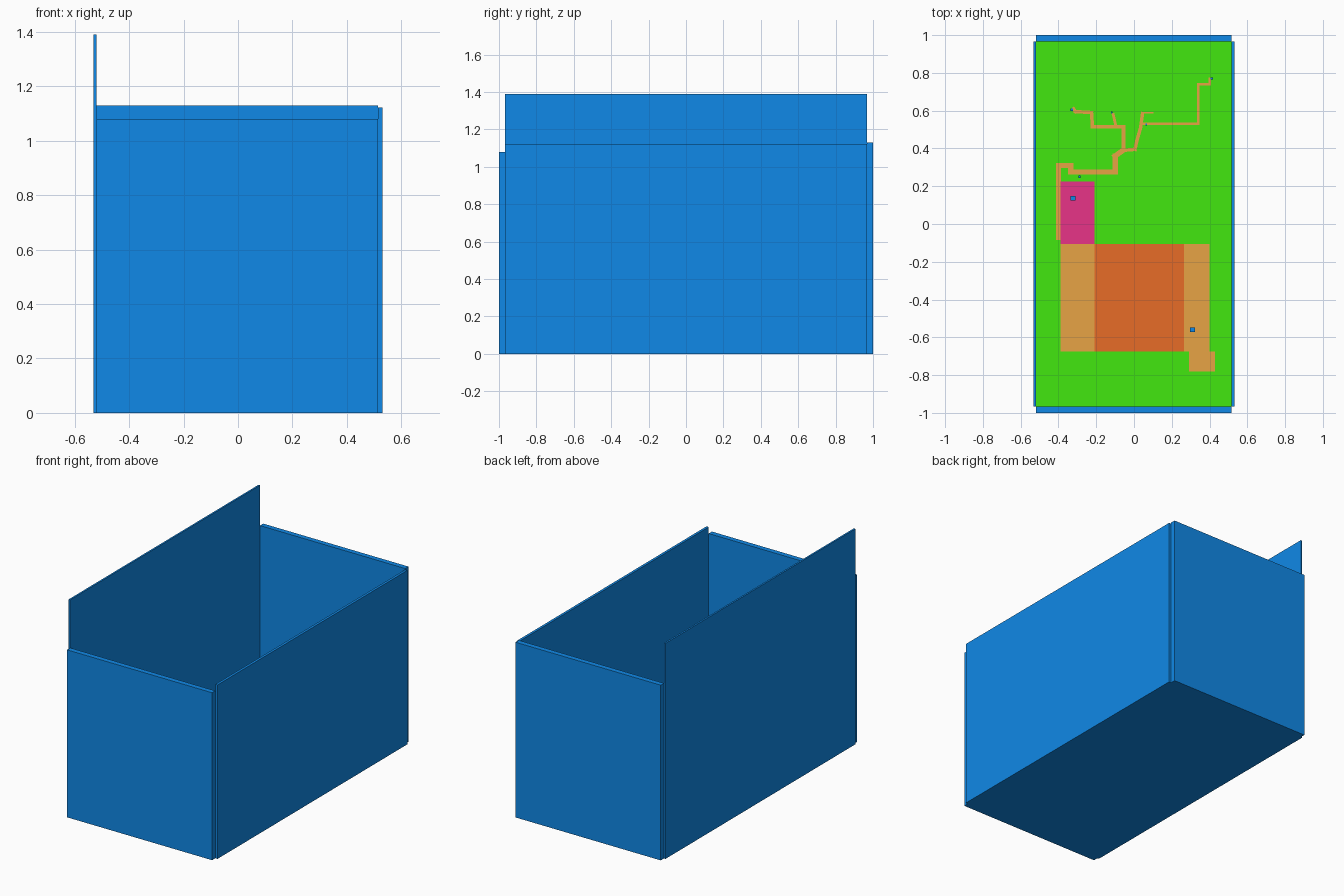
import bpy
import bmesh
from mathutils import Vector, Matrix

old = bpy.data.objects.get("Cube")
if old:
    bpy.data.objects.remove(old, do_unlink=True)


def material(name, r, g, b):
    m = bpy.data.materials.new(name)
    m.use_nodes = True
    m.diffuse_color = (r, g, b, 1)
    node = next(n for n in m.node_tree.nodes if n.type == "BSDF_PRINCIPLED")
    node.inputs["Base Color"].default_value = (r, g, b, 1)
    return m


blue = material("wall blue", 0.005, 0.25, 0.8)
green = material("grass green", 0.055, 0.8, 0.005)
tan = material("path tan", 0.8, 0.37, 0.06)
orange = material("floor orange", 0.8, 0.15, 0.02)
pink = material("floor pink", 0.8, 0.033, 0.245)


def add_box(bm, lo, hi):
    lo, hi = Vector(lo), Vector(hi)
    mat = Matrix.Translation((lo + hi) / 2) @ Matrix.Diagonal((*(hi - lo), 1))
    bmesh.ops.create_cube(bm, size=1, matrix=mat)


def finish(name, bm, *mats):
    me = bpy.data.meshes.new(name)
    bm.to_mesh(me)
    bm.free()
    for m in mats:
        me.materials.append(m)
    ob = bpy.data.objects.new(name, me)
    bpy.context.collection.objects.link(ob)
    return ob


def box(name, x, y, z, mat):
    bm = bmesh.new()
    add_box(bm, (x[0], y[0], z[0]), (x[1], y[1], z[1]))
    return finish(name, bm, mat)


# Four walls of differing heights
INX, INY = (-0.52, 0.515), (-0.967, 0.967)
box("right_wall", (-0.531, -0.52), INY, (0, 1.39), blue)
box("left_wall", (0.515, 0.531), INY, (0, 1.122), blue)
box("front_wall", INX, (-1, -0.967), (0, 1.08), blue)
box("back_wall", INX, (0.967, 1), (0, 1.13), blue)

# Base slab, green on its upper face only
TOP = 0.015
bm = bmesh.new()
add_box(bm, (INX[0], INY[0], 0), (INX[1], INY[1], TOP))
bm.normal_update()
for f in bm.faces:
    f.material_index = int(f.normal.z > 0.5)
finish("base_slab", bm, blue, green)

# Coloured room floors laid on the base
PLATE = (TOP, TOP + 0.005)
ROOM_Y = (-0.675, -0.105)
box("west_room_floor", (-0.39, -0.21), ROOM_Y, PLATE, tan)
box("main_room_floor", (-0.21, 0.265), ROOM_Y, PLATE, orange)
box("east_room_floor", (0.265, 0.40), ROOM_Y, PLATE, tan)
box("porch_floor", (0.29, 0.43), (-0.78, -0.675), PLATE, tan)
box("pink_room_floor", (-0.39, -0.21), (-0.105, 0.225), PLATE, pink)


# Winding paths, each a chain of thin strips
def path(name, pts, width, top=PLATE[1]):
    bm = bmesh.new()
    for a, b in zip(pts, pts[1:]):
        a, b = Vector(a), Vector(b)
        d, c = b - a, (a + b) / 2
        turn = Matrix.Rotation(Vector((1, 0)).angle_signed(d), 4, "Z").inverted()
        mat = (Matrix.Translation((c.x, c.y, (TOP + top) / 2)) @ turn
               @ Matrix.Diagonal((d.length + width, width, top - TOP, 1)))
        bmesh.ops.create_cube(bm, size=1, matrix=mat)
    return finish(name, bm, tan)


path("lower_path", [(-0.40, -0.07), (-0.40, 0.31), (-0.335, 0.31), (-0.335, 0.275),
                    (-0.10, 0.275), (-0.10, 0.36), (-0.058, 0.39)], 0.028)
path("middle_path", [(-0.055, 0.39), (-0.055, 0.515), (-0.22, 0.515)], 0.02)
path("upper_left_path", [(-0.22, 0.515), (-0.225, 0.59), (-0.31, 0.595), (-0.32, 0.61)], 0.018)
path("short_path", [(-0.095, 0.515), (-0.11, 0.58)], 0.015)
path("link_path", [(-0.055, 0.39), (0.005, 0.395), (0.015, 0.44), (0.035, 0.51),
                   (0.045, 0.585)], 0.018)
path("stub_path", [(0.045, 0.59), (0.10, 0.59)], 0.008)
path("upper_right_path", [(0.035, 0.53), (0.34, 0.53), (0.34, 0.74), (0.40, 0.74),
                          (0.40, 0.77)], 0.013)

# Small blue marker blocks
MARKERS = [("pink_room", -0.323, 0.137, 0.012), ("east_room", 0.31, -0.56, 0.013),
           ("far_corner", 0.412, 0.77, 0.006), ("path_end", -0.33, 0.605, 0.006),
           ("short_path", -0.118, 0.59, 0.005), ("junction", 0.065, 0.527, 0.005),
           ("lower_path", -0.288, 0.25, 0.006)]
for name, x, y, r in MARKERS:
    box(name + "_marker", (x - r, x + r), (y - r, y + r), (TOP, TOP + 2 * r), blue)
